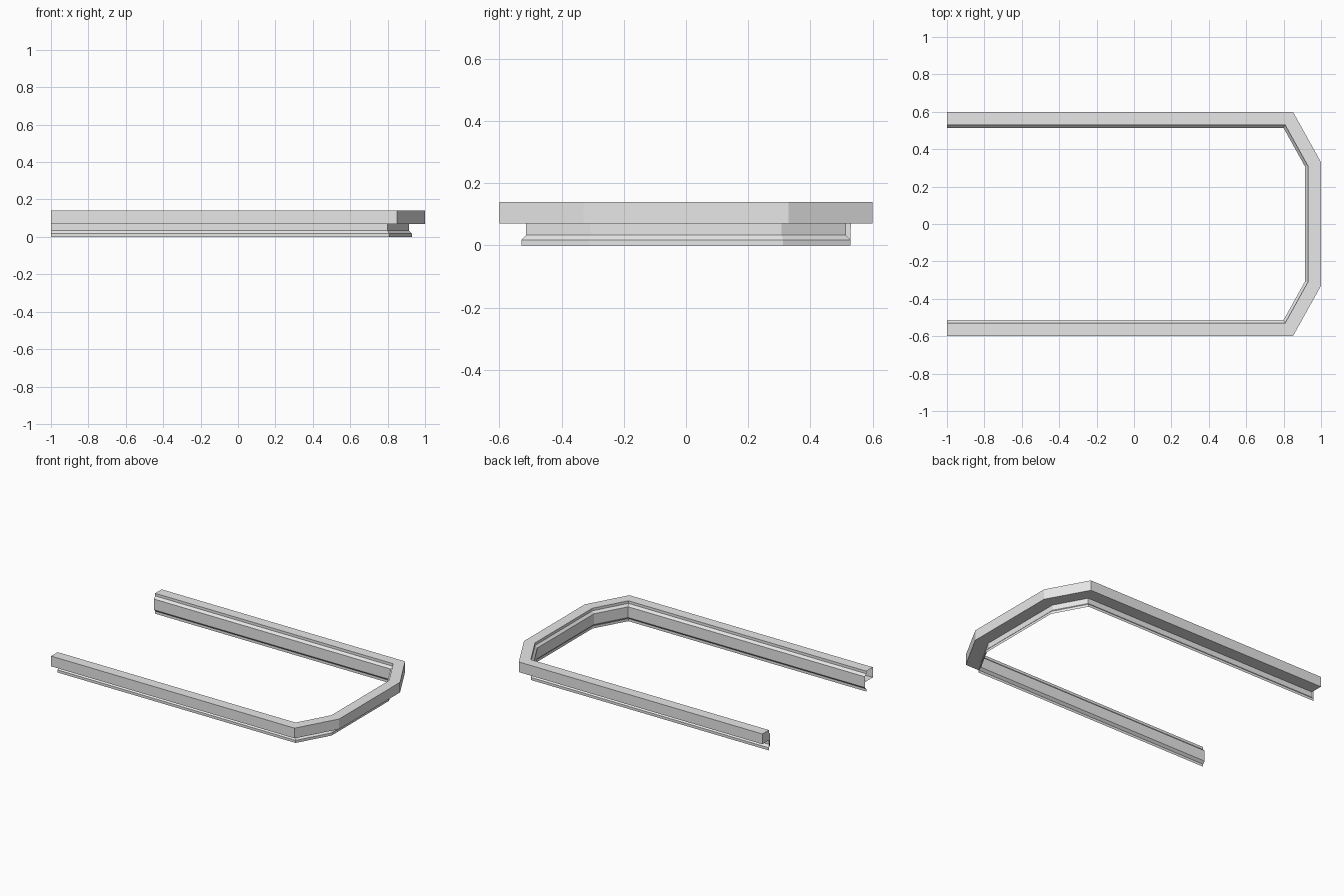
import bpy, bmesh
from mathutils import Vector

cube = bpy.data.objects.get("Cube")
if cube:
    bpy.data.objects.remove(cube)

grey = bpy.data.materials.new("light grey")
grey.use_nodes = True
grey.diffuse_color = (0.8, 0.8, 0.8, 1)
grey.node_tree.nodes["Principled BSDF"].inputs["Base Color"].default_value = (0.8, 0.8, 0.8, 1)

# Outer outline of the U-shaped rail, open toward -x
half = [(1, 0.33), (0.85, 0.6), (-1, 0.6)]
path = [Vector((x, -y)) for x, y in reversed(half)] + [Vector(p) for p in half]


def inward(a, b):
    d = (b - a).normalized()
    return Vector((-d.y, d.x))


# Mitre vector of each outline point
normals = [inward(a, b) for a, b in zip(path, path[1:])]
mitres = [normals[0]]
for n, m in zip(normals, normals[1:]):
    mitres.append((n + m) / (1 + n.dot(m)))
mitres.append(normals[-1])


def make_object(name, build):
    bm = bmesh.new()
    build(bm)
    mesh = bpy.data.meshes.new(name)
    bm.to_mesh(mesh)
    bm.free()
    mesh.materials.append(grey)
    obj = bpy.data.objects.new(name, mesh)
    bpy.context.collection.objects.link(obj)
    return obj


def sweep(name, profile, closed):
    """Sweep a profile of (inset, height) points along the outline."""
    def build(bm):
        rings = [[bm.verts.new((*(p + m * d), z)) for d, z in profile]
                 for p, m in zip(path, mitres)]
        count = len(profile)
        for r, s in zip(rings, rings[1:]):
            for i in range(count if closed else count - 1):
                j = (i + 1) % count
                bm.faces.new((r[i], s[i], s[j], r[j]))
    return make_object(name, build)


# Hollow top cap with a small lip on its inner edge
cap = [(0, 0.07), (0, 0.14), (0.071, 0.14), (0.071, 0.122), (0.086, 0.107), (0.086, 0.07)]
sweep("rail_cap", [(d, z) for d, z in reversed(cap)], True)

# Thin wall below the cap, flaring outward into the foot
skirt = [(0.086, 0.07), (0.086, 0.033), (0.071, 0.018), (0.071, 0)]
sweep("rail_skirt", skirt, False)

# Plate closing the end of the back rail
outline = cap + skirt[1:] + [(0.07, 0.07)]


def end_plate(bm):
    bm.faces.new([bm.verts.new((-1, 0.6 - d, z)) for d, z in outline])


make_object("back_end_plate", end_plate)
